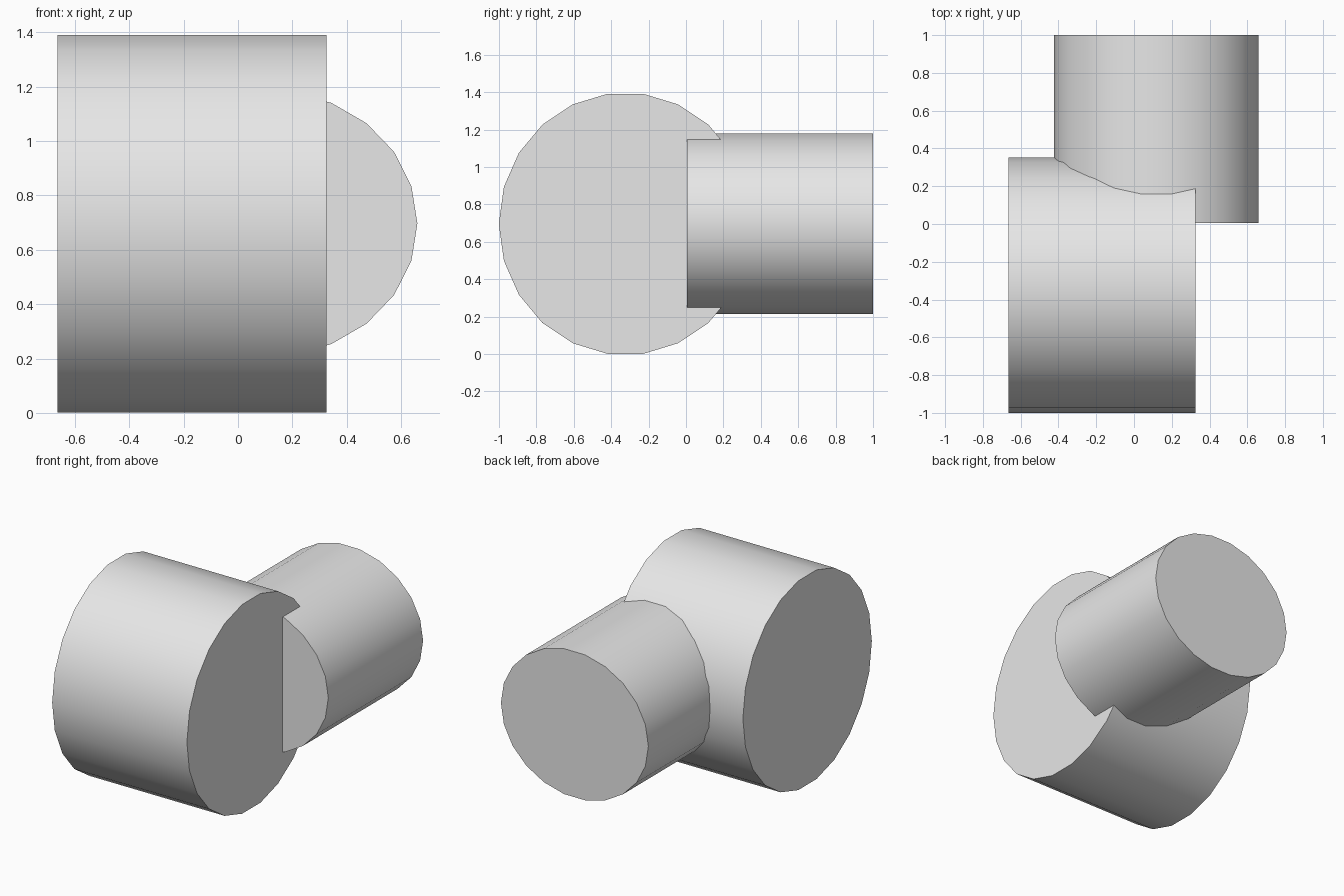
import bpy
from math import pi

cube = bpy.data.objects.get("Cube")
if cube:
    bpy.data.objects.remove(cube, do_unlink=True)

# One plain grey for both barrels
grey = bpy.data.materials.new("grey")
grey.use_nodes = True
colour = (0.8, 0.8, 0.8, 1)
grey.diffuse_color = colour
grey.node_tree.nodes["Principled BSDF"].inputs["Base Color"].default_value = colour


def barrel(name, centre, radius_z, radius_side, length, turn):
    """Lying 22-sided elliptical cylinder; turn swings its axis from x towards y."""
    bpy.ops.mesh.primitive_cylinder_add(
        vertices=22, radius=1, depth=1, location=centre, rotation=(0, pi / 2, turn))
    obj = bpy.context.object
    obj.name = name
    obj.scale = (radius_z, radius_side, length)
    bpy.ops.object.transform_apply(location=False, rotation=True, scale=True)
    bpy.ops.object.shade_smooth_by_angle(angle=pi / 6)
    obj.data.materials.append(grey)
    return obj


# Wide barrel lying across the front
barrel("cross_barrel", (-0.17, -0.324, 0.696), 0.702, 0.677, 0.99, 0)

# Narrower barrel running backwards out of it
barrel("rear_barrel", (0.118, 0.503, 0.697), 0.488, 0.542, 0.995, pi / 2)
